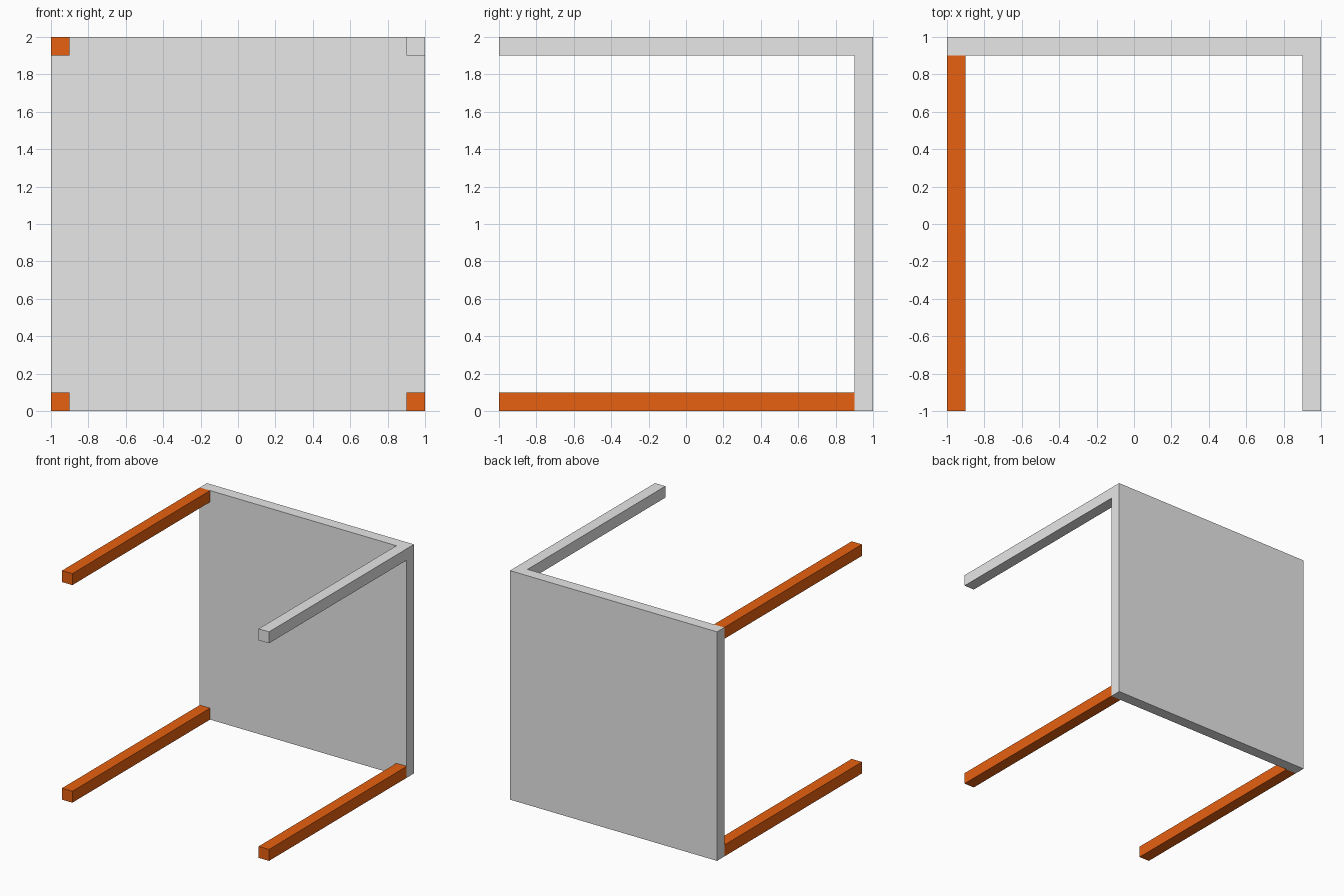
import bpy, bmesh
from mathutils import Vector

if "Cube" in bpy.data.objects:
    bpy.data.objects.remove(bpy.data.objects["Cube"])

T = 0.1  # thickness of the panel and the legs


def material(name, rgb):
    m = bpy.data.materials.new(name)
    m.diffuse_color = (*rgb, 1.0)
    m.use_nodes = True
    m.node_tree.nodes["Principled BSDF"].inputs["Base Color"].default_value = m.diffuse_color
    return m


grey = material("light_grey", (0.8, 0.8, 0.8))
orange = material("burnt_orange", (0.88, 0.13, 0.006))


def add_box(bm, lo, hi):
    lo, hi = Vector(lo), Vector(hi)
    verts = bmesh.ops.create_cube(bm, size=1)["verts"]
    for v in verts:
        v.co = Vector(((lo[i] + hi[i]) / 2 + v.co[i] * (hi[i] - lo[i])) for i in range(3))


def finish(bm, name, mat):
    bmesh.ops.recalc_face_normals(bm, faces=bm.faces)
    me = bpy.data.meshes.new(name)
    bm.to_mesh(me)
    bm.free()
    me.materials.append(mat)
    ob = bpy.data.objects.new(name, me)
    bpy.context.collection.objects.link(ob)
    return ob


# Upright back panel, with the upper right leg extruded out of its corner
bm = bmesh.new()
add_box(bm, (-1, 1 - T, 0), (1, 1, 2))
for co, no in (((1 - T, 0, 0), (1, 0, 0)), ((0, 0, 2 - T), (0, 0, 1))):
    bmesh.ops.bisect_plane(bm, geom=bm.verts[:] + bm.edges[:] + bm.faces[:],
                           plane_co=co, plane_no=no)
bm.normal_update()
corner = [f for f in bm.faces if f.normal.y < -0.9
          and f.calc_center_median().x > 1 - T and f.calc_center_median().z > 2 - T]
new = bmesh.ops.extrude_face_region(bm, geom=corner)["geom"]
bmesh.ops.translate(bm, vec=(0, -2 + T, 0),
                    verts=[g for g in new if isinstance(g, bmesh.types.BMVert)])
bmesh.ops.delete(bm, geom=[f for f in corner if f.is_valid], context='FACES_ONLY')
finish(bm, "panel_with_leg", grey)

# Three separate legs at the other corners
for name, x, z in (("upper_left_leg", -1, 2 - T),
                   ("lower_left_leg", -1, 0),
                   ("lower_right_leg", 1 - T, 0)):
    bm = bmesh.new()
    add_box(bm, (x, -1, z), (x + T, 1 - T, z + T))
    finish(bm, name, orange)
